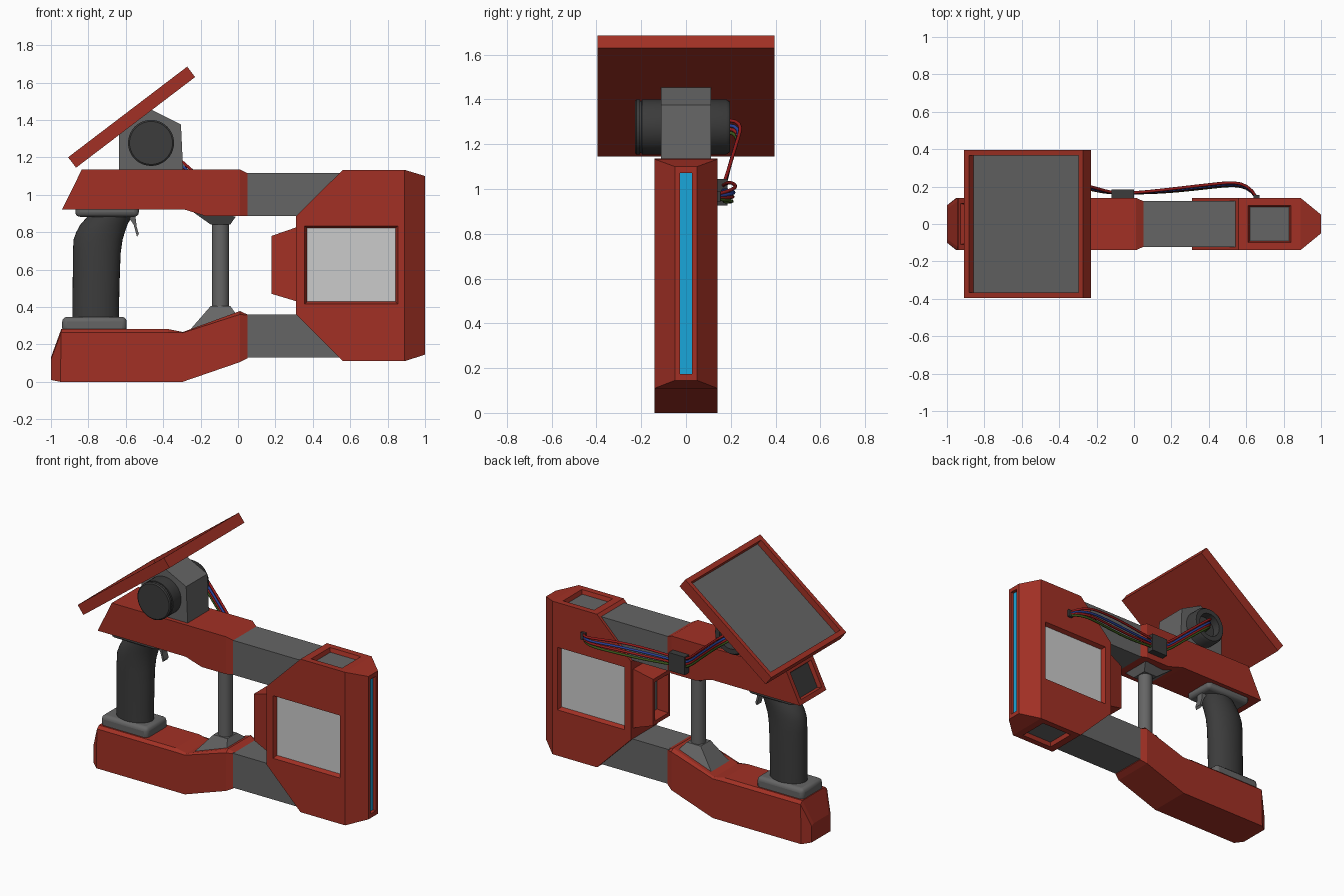
import bpy, bmesh
from math import sin, cos, pi, radians
from mathutils import Vector as V

if "Cube" in bpy.data.objects:
    bpy.data.objects.remove(bpy.data.objects["Cube"])


def material(name, r, g, b):
    m = bpy.data.materials.new(name)
    m.diffuse_color = (r, g, b, 1)
    m.use_nodes = True
    m.node_tree.nodes["Principled BSDF"].inputs["Base Color"].default_value = m.diffuse_color
    return m


RED = material("red_paint", .36, .03, .018)
GREY = material("mid_grey", .13, .13, .13)
DARK = material("dark_rubber", .045, .045, .045)
LIGHT = material("light_panel", .52, .52, .52)
CYAN = material("cyan_glow", .01, .38, .7)
BLUE = material("blue_wire", .02, .05, .3)
GREEN = material("green_wire", .04, .09, .01)
WIRE_RED = material("red_wire", .3, .01, .01)
X, Y, Z = V((1, 0, 0)), V((0, 1, 0)), V((0, 0, 1))


def smooth(ob, angle=35):
    bpy.ops.object.select_all(action='DESELECT')
    ob.select_set(True)
    bpy.context.view_layer.objects.active = ob
    bpy.ops.object.shade_smooth_by_angle(angle=radians(angle))


def loft(name, rings, mat):
    """Skin a list of equal-sized point rings and cap both ends."""
    bm = bmesh.new()
    rs = [[bm.verts.new(p) for p in r] for r in rings]
    n = len(rs[0])
    for a, b in zip(rs, rs[1:]):
        for i in range(n):
            j = (i + 1) % n
            bm.faces.new((a[i], a[j], b[j], b[i]))
    bm.faces.new(rs[0])
    bm.faces.new(rs[-1])
    bmesh.ops.recalc_face_normals(bm, faces=bm.faces)
    me = bpy.data.meshes.new(name)
    bm.to_mesh(me)
    bm.free()
    ob = bpy.data.objects.new(name, me)
    bpy.context.collection.objects.link(ob)
    me.materials.append(mat)
    return ob


def section(xb, xt, hy, z0, z1, c=0):
    """Cross-section of a beam along x; c chamfers the two top edges."""
    if not c:
        return [(xb, -hy, z0), (xb, hy, z0), (xt, hy, z1), (xt, -hy, z1)]
    return [(xb, -hy, z0), (xb, hy, z0), (xt, hy, z1 - c), (xt, hy - .02, z1),
            (xt, .02 - hy, z1), (xt, -hy, z1 - c)]


def prism(name, pts, y0, y1, mat):
    return loft(name, [[(x, y, z) for x, z in pts] for y in (y0, y1)], mat)


def block(name, c, axis, u, a, b, depth, mat):
    """Frustum from half-sizes a at c to half-sizes b at c + axis * depth."""
    v = axis.cross(u)
    ring = lambda o, s: [o + u * s[0] * i + v * s[1] * j
                         for i, j in ((-1, -1), (1, -1), (1, 1), (-1, 1))]
    return loft(name, [ring(c, a), ring(c + axis * depth, b)], mat)


def recess(ob, name, c, out, u, half, depth, taper, mat):
    """Cut a tapered pocket into ob and lay a panel on its floor."""
    c, out = V(c), V(out).normalized()
    inner = (half[0] - taper, half[1] - taper)
    cut = block("cutter", c + out * .002, -out, u, half, inner, depth + .002, mat)
    mod = ob.modifiers.new("pocket", 'BOOLEAN')
    mod.operation, mod.object, mod.solver = 'DIFFERENCE', cut, 'EXACT'
    bpy.context.view_layer.objects.active = ob
    bpy.ops.object.modifier_apply(modifier=mod.name)
    bpy.data.objects.remove(cut)
    # the panel sits just above the pocket floor
    block(name, c - out * (depth - .004), -out, u, inner, inner, .008, mat)
    for m in list(ob.data.materials)[1:]:
        ob.data.materials.pop()


# main housing with tapered nose
body = loft("main_housing", [section(.31, .31, .14, .36, .885), section(.56, .56, .14, .11, 1.133),
                             section(.89, .89, .14, .11, 1.133), section(1, 1, .05, .145, 1.1)], RED)
for s, side in ((-1, "front"), (1, "back")):
    recess(body, side + "_window", (.605, s * .14, .625), (0, s, 0), X, (.25, .21), .03, .014, LIGHT)
recess(body, "top_vent", (.725, 0, 1.133), Z, X, (.115, .1), .03, .01, GREY)
recess(body, "bottom_vent", (.725, 0, .11), -Z, X, (.115, .1), .03, .01, GREY)
recess(body, "nose_light", (1, 0, .6225), X, Y, (.027, .449), .025, .001, CYAN)

# rear intake on the housing
intake = loft("intake", [section(.18, .18, .09, .47, .78), section(.33, .33, .12, .425, .832)], RED)
recess(intake, "intake_floor", (.18, 0, .625), -X, Y, (.07, .13), .08, .01, GREY)

# red arms
upper = loft("upper_arm", [section(-.94, -.835, .14, .922, 1.135), section(-.29, -.29, .14, .922, 1.135),
                           section(-.17, -.17, .14, .885, 1.135), section(.01, .01, .14, .885, 1.135),
                           section(.05, .05, .122, .885, 1.115)], RED)
recess(upper, "upper_arm_end_panel", (-.8875, 0, 1.0285), (-.213, 0, .105), Y, (.11, .09), .03, .008, DARK)
loft("lower_arm", [section(-1, -1, .1, .01, .13, .012), section(-.95, -.945, .14, 0, .282, .018),
                   section(-.375, -.375, .14, 0, .282, .018), section(-.295, -.295, .14, 0, .266, .004),
                   section(.01, .01, .14, .105, .378, .018), section(.05, .05, .122, .125, .36, .004)], RED)

# grey beams joining the arms to the housing
for name, z0, z1 in (("upper_beam", .885, 1.115), ("lower_beam", .13, .36)):
    loft(name, [section(.04, .04, .122, z0, z1), section(.6, .6, .122, z0, z1)], GREY)


def disc(axis, c, rx, ry, n=32):
    """Ellipse ring around the y or z axis."""
    p = [(rx * cos(2 * pi * i / n), ry * sin(2 * pi * i / n)) for i in range(n)]
    return [(c[0] + a, c[1], c[2] + b) if axis == 'y' else (c[0] + a, c[1] + b, c[2]) for a, b in p]


# strut and its flared feet
smooth(loft("strut", [disc('z', (-.093, 0, z), .046, .046, 24) for z in (.35, .88)], GREY))
for name, za, zb, zt in (("strut_foot", .268, .365, .406), ("strut_head", .925, .883, .84)):
    quad = lambda x0, x1, hy, z0, z1: [(x0, -hy, z0), (x1, -hy, z1), (x1, hy, z1), (x0, hy, z0)]
    loft(name, [quad(-.265, -.012, .1, za, zb), quad(-.145, -.042, .052, zt, zt)], GREY)

# curved handle with collars
path = [(-.76, .3, .125), (-.76, .45, .125), (-.757, .6, .126), (-.755, .69, .128), (-.748, .76, .131),
        (-.735, .8, .13), (-.717, .84, .126), (-.685, .885, .118), (-.66, .92, .115)]
smooth(loft("handle", [disc('z', (x, 0, z), w, .09) for x, z, w in path], DARK), 60)
for name, x0, x1, z0, z1 in (("lower_collar", -.94, -.595, .26, .347), ("upper_collar", -.87, -.53, .882, .97)):
    collar = loft(name, [section(x0, x0, .11, z0, z1), section(x1, x1, .11, z0, z1)], GREY)
    bev = collar.modifiers.new("round", 'BEVEL')
    bev.width, bev.segments = .025, 3
    smooth(collar)
prism("trigger", [(-.6, .9), (-.55, .9), (-.542, .83), (-.53, .79), (-.54, .775), (-.558, .84)], -.025, .025, GREY)

# hinge mount and motor barrel
prism("hinge_mount", [(-.635, 1.12), (-.635, 1.32), (-.47, 1.458), (-.305, 1.375), (-.293, 1.12)], -.112, .112, GREY)
barrel = [(-.228, .115), (-.222, .123), (-.206, .123), (-.205, .116), (-.198, .116), (-.197, .123),
          (.18, .123), (.196, .112), (.196, .08), (.14, .08)]
smooth(loft("motor_barrel", [disc('y', (-.465, y, 1.277), r, r, 40) for y, r in barrel], DARK))

# tilted display
n = V((-.606, 0, .796)).normalized()
top = V((-.59, 0, 1.4425))
display = block("display_frame", top, -n, Y, (.396, .4), (.396, .4), .07, RED)
recess(display, "display_panel", top, n, Y, (.367, .368), .045, .001, GREY)

# cable clip, socket and wires on the back
for name, x, z, hx, hz, d in (("cable_clip", -.06, .985, .06, .06, .055), ("cable_socket", .655, .965, .016, .024, .025)):
    block(name, V((x, .13, z)), Y, X, (hx, hz), (hx, hz), d, DARK)
wires = (("red_cable", WIRE_RED, .03, .012), ("blue_cable", BLUE, .008, .004),
         ("green_cable", GREEN, -.024, -.004), ("dark_red_cable", WIRE_RED, -.008, .0))
for name, mat, dz, dy in wires:
    cu = bpy.data.curves.new(name, 'CURVE')
    cu.dimensions, cu.bevel_depth, cu.bevel_resolution = '3D', .008, 2
    sp = cu.splines.new('NURBS')
    pts = [(-.465, .145, 1.277 + dz), (-.465, .25 + dy, 1.285 + dz), (-.36, .22 + dy, 1.2 + dz),
           (-.2, .18 + dy, 1.06 + dz), (-.12, .165, .985 + dz), (0, .165, .985 + dz), (.2, .175 + dy, .98 + 1.7 * dz),
           (.45, .205 + dy, .98 + 1.5 * dz), (.61, .22 + dy, .97 + dz), (.655, .14, .965 + dz * .4)]
    sp.points.add(len(pts) - 1)
    for p, co in zip(sp.points, pts):
        p.co = (*co, 1)
    sp.order_u, sp.use_endpoint_u, sp.resolution_u = 4, True, 5
    cu.materials.append(mat)
    bpy.context.collection.objects.link(bpy.data.objects.new(name, cu))
